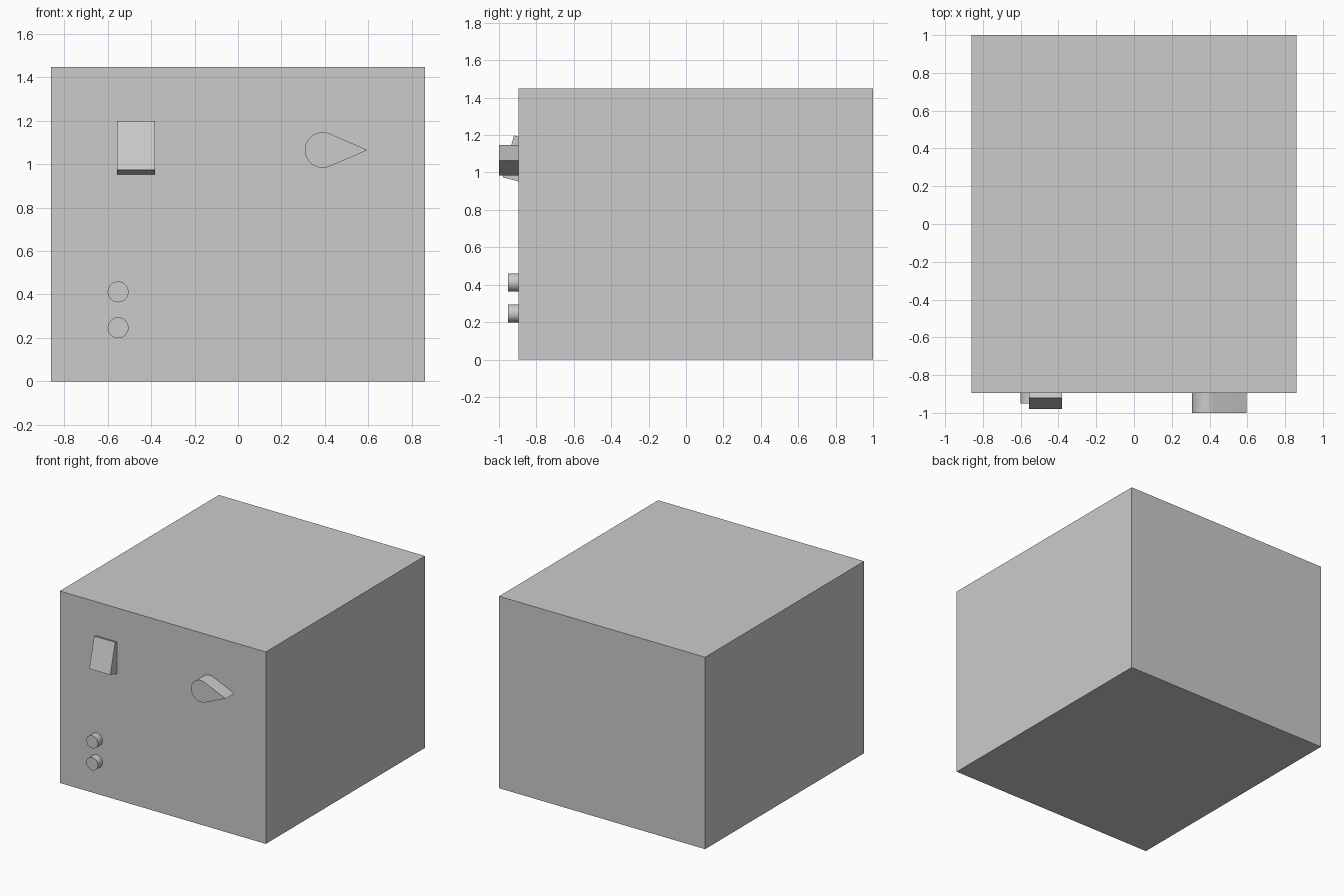
import bpy, bmesh, math
from mathutils import Vector

if "Cube" in bpy.data.objects:
    bpy.data.objects.remove(bpy.data.objects["Cube"])

FRONT = -0.896  # y of the front panel


def prism(name, points, offset, smooth=False):
    """Closed solid made by sweeping a planar outline along offset."""
    bm = bmesh.new()
    face = bm.faces.new([bm.verts.new(p) for p in points])
    new = bmesh.ops.extrude_face_region(bm, geom=[face])["geom"]
    verts = [v for v in new if isinstance(v, bmesh.types.BMVert)]
    bmesh.ops.translate(bm, verts=verts, vec=Vector(offset))
    bmesh.ops.recalc_face_normals(bm, faces=bm.faces)
    mesh = bpy.data.meshes.new(name)
    bm.to_mesh(mesh)
    bm.free()
    obj = bpy.data.objects.new(name, mesh)
    bpy.context.collection.objects.link(obj)
    if smooth:
        bpy.ops.object.select_all(action='DESELECT')
        obj.select_set(True)
        bpy.context.view_layer.objects.active = obj
        bpy.ops.object.shade_smooth_by_angle(angle=math.radians(35))
    return obj


def arc(cx, cz, r, start, end, steps):
    """Points of an arc lying on the front panel."""
    return [(cx + r * math.cos(a), FRONT, cz + r * math.sin(a))
            for a in (start + (end - start) * i / steps for i in range(steps + 1))]


# Main housing
prism("housing", [(-0.86, FRONT, 0), (0.86, FRONT, 0), (0.86, 1, 0), (-0.86, 1, 0)],
      (0, 0, 1.448))

# Wedge-shaped rocker switch
profile = [(FRONT, 1.192), (-0.92, 1.198), (-0.979, 0.974), (FRONT, 0.952)]
prism("rocker_switch", [(-0.556, y, z) for y, z in profile], (0.175, 0, 0))

# Teardrop pointer knob: round end with tangents meeting at the tip
cx, cz, r, tip = 0.39, 1.065, 0.082, 0.596
tangent = math.acos(r / (tip - cx))
outline = arc(cx, cz, r, tangent, 2 * math.pi - tangent, 32)
prism("pointer_knob", outline + [(tip, FRONT, cz)], (0, -1 - FRONT, 0), True)

# Two round push buttons
for label, z in (("upper", 0.412), ("lower", 0.247)):
    circle = arc(-0.552, z, 0.048, 0, 2 * math.pi, 32)[:-1]
    prism(label + "_button", circle, (0, -0.055, 0), True)
